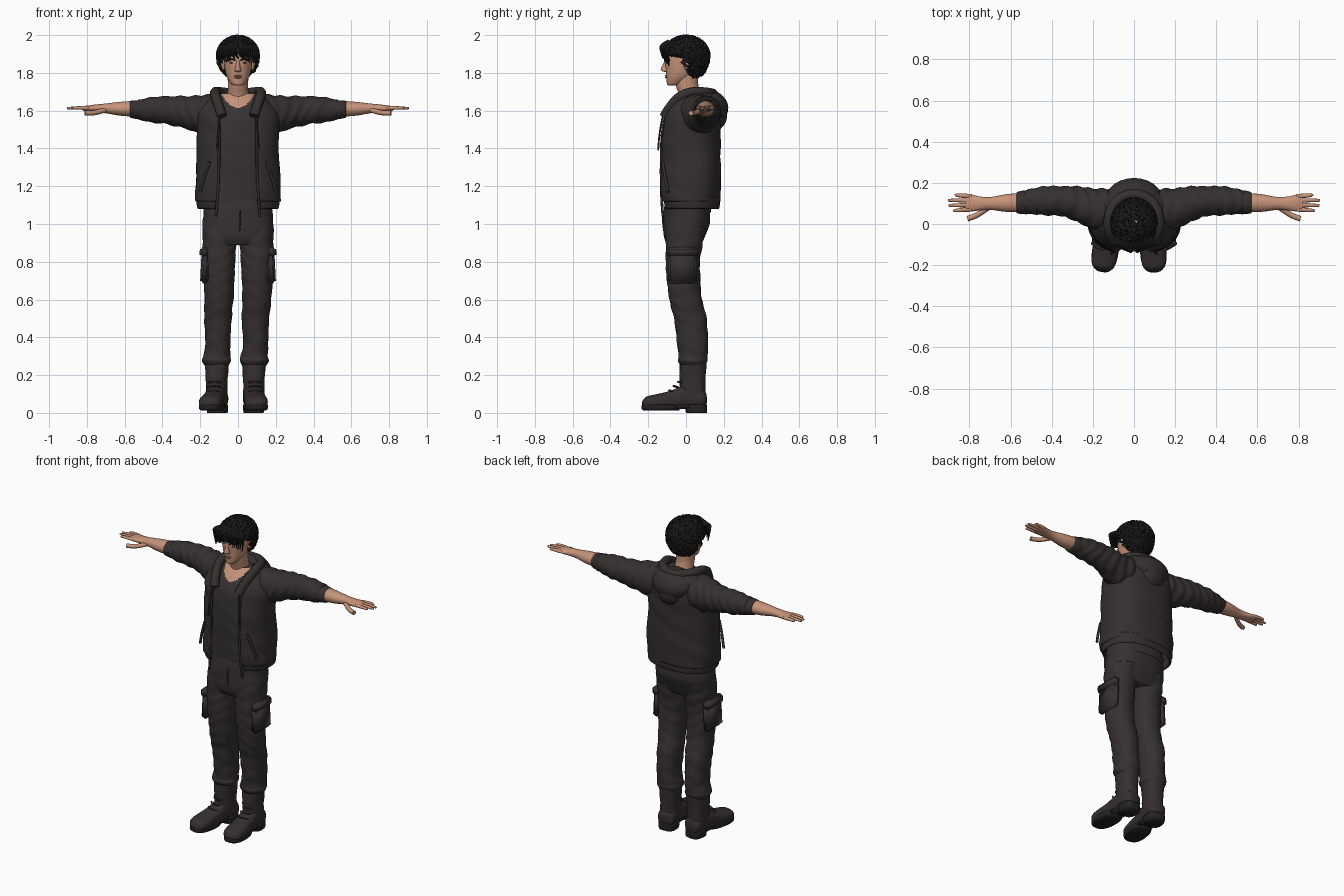
import bpy
import bmesh
import random
from math import sin, cos, pi, asin, sqrt, radians
from mathutils import Vector, Matrix

random.seed(4)
cube = bpy.data.objects.get("Cube")
if cube:
    bpy.data.objects.remove(cube)


def material(name, r, g, b):
    mat = bpy.data.materials.new(name)
    mat.use_nodes = True
    mat.diffuse_color = (r, g, b, 1)
    bsdf = mat.node_tree.nodes["Principled BSDF"]
    bsdf.inputs["Base Color"].default_value = (r, g, b, 1)
    bsdf.inputs["Roughness"].default_value = 0.8
    return mat


JACKET = material("charcoal jacket", .036, .029, .029)
SHIRT = material("charcoal shirt", .038, .032, .033)
TROUSERS = material("charcoal trousers", .037, .030, .030)
BOOT = material("dark boot leather", .036, .029, .028)
SOLE = material("black sole", .018, .016, .016)
HAIR = material("black hair", .012, .011, .011)
SKIN = material("skin", .56, .29, .19)
LIPS = material("lips", .42, .18, .13)
EYE = material("eye", .10, .06, .05)


def finish(bm, name, *mats):
    bmesh.ops.recalc_face_normals(bm, faces=bm.faces)
    mesh = bpy.data.meshes.new(name)
    for face in bm.faces:
        face.smooth = True
    bm.to_mesh(mesh)
    bm.free()
    for mat in mats:
        mesh.materials.append(mat)
    obj = bpy.data.objects.new(name, mesh)
    bpy.context.collection.objects.link(obj)
    return obj


def spline_at(rings, u):
    """Catmull-Rom blend of ring tuples, u from 0 to 1."""
    u *= len(rings) - 1
    i = min(int(u), len(rings) - 2)
    f = u - i
    p, q = rings[max(i - 1, 0)], rings[i]
    r, s = rings[i + 1], rings[min(i + 2, len(rings) - 1)]
    return [b + f * ((c - a) / 2 + f * ((a - 2.5 * b + 2 * c - d / 2)
            + f * (1.5 * (b - c) + (d - a) / 2)))
            for a, b, c, d in zip(p, q, r, s)]


def loft(name, rings, *mats, axis="z", n=40, steps=40, fold=0, freq=60,
         power=2.0, gap=0, side=1, rule=None, thick=0):
    """Skin over ellipse rings (position, centre 1, centre 2, radius 1, radius 2)."""
    bm = bmesh.new()
    rows = []
    for k in range(steps + 1):
        t, c1, c2, r1, r2 = spline_at(rings, k / steps)
        half_gap = asin(min(.85, gap / max(r1, .01)))
        row = []
        for j in range(n + (1 if gap else 0)):
            a = half_gap + (2 * pi - 2 * half_gap) * j / n
            s, c = sin(a), cos(a)
            size = (abs(s) ** power + abs(c) ** power) ** (-1 / power)
            size *= 1 + fold * sin(t * freq + 2.2 * sin(a * 2 + t * 9) + a) \
                + fold * .6 * sin(t * freq * .43 - 3 * cos(a + t * 5))
            p, q = c1 + r1 * s * size, c2 - r2 * c * size
            co = {"z": (p, q, t), "x": (t, p, q), "y": (p, t, q)}[axis]
            row.append(bm.verts.new((co[0] * side, co[1], co[2])))
        rows.append(row)
    for low, high in zip(rows, rows[1:]):
        for j in range(n):
            m = (j + 1) % len(low)
            face = bm.faces.new((low[j], low[m], high[m], high[j]))
            if rule:
                face.material_index = rule(face.calc_center_median())
    if not gap:
        bm.faces.new(rows[0])
        bm.faces.new(rows[-1])
    obj = finish(bm, name, *mats)
    if thick:
        mod = obj.modifiers.new("cloth thickness", "SOLIDIFY")
        mod.thickness = thick
    return obj


def ball(name, centre, radii, mat, turn=0):
    bm = bmesh.new()
    place = Matrix.Translation(centre) @ Matrix.Rotation(turn, 4, "X")
    bmesh.ops.create_uvsphere(bm, u_segments=24, v_segments=14, radius=1,
                              matrix=place @ Matrix.Diagonal((*radii, 1)))
    return finish(bm, name, mat)


def tube(name, paths, radius, mat, taper=False):
    data = bpy.data.curves.new(name, "CURVE")
    data.dimensions = "3D"
    data.bevel_depth, data.bevel_resolution = radius, 2
    data.resolution_u, data.use_fill_caps = 5, True
    for path in paths:
        spline = data.splines.new("NURBS")
        spline.points.add(len(path) - 1)
        spline.use_endpoint_u, spline.order_u = True, 3
        for i, (point, co) in enumerate(zip(spline.points, path)):
            point.co = (*co, 1)
            point.radius = 1 - .75 * i / (len(path) - 1) if taper else 1
    data.materials.append(mat)
    obj = bpy.data.objects.new(name, data)
    bpy.context.collection.objects.link(obj)
    return obj


def slab(name, centre, size, mat, bevel=.012, turn=0):
    bm = bmesh.new()
    bmesh.ops.create_cube(bm, size=1, matrix=Matrix.Translation(centre)
                          @ Matrix.Rotation(turn, 4, "Y") @ Matrix.Diagonal((*size, 1)))
    bmesh.ops.bevel(bm, geom=bm.edges[:], offset=bevel, segments=3, affect="EDGES")
    return finish(bm, name, mat)


# Shirt with bare skin above a scooped neckline
loft("shirt", [(1.06, 0, .01, .17, .12), (1.2, 0, .01, .18, .125), (1.4, 0, .01, .18, .135),
               (1.55, 0, .02, .17, .135), (1.63, 0, .03, .14, .105), (1.69, 0, .04, .09, .065)],
     SHIRT, SKIN, fold=.008, freq=40, n=72, steps=60, power=2.3,
     rule=lambda c: int(c.y < .05 and c.z > 1.615 + 9 * c.x ** 2))
loft("neck", [(1.6, 0, .035, .065, .06), (1.68, 0, .02, .056, .058),
              (1.74, 0, .005, .054, .06), (1.81, 0, .005, .056, .062)], SKIN)

# Open jacket, hem band, zip edges
loft("jacket_body", [(1.12, 0, .02, .226, .160), (1.22, 0, .02, .225, .165),
                     (1.36, 0, .02, .218, .163), (1.48, 0, .025, .218, .160),
                     (1.57, 0, .03, .215, .155), (1.64, 0, .045, .185, .130),
                     (1.69, 0, .06, .13, .10), (1.71, 0, .06, .10, .08)],
     JACKET, fold=.012, freq=34, n=64, steps=50, power=2.4, gap=.1, thick=.012)
loft("jacket_hem", [(1.08, 0, .025, .210, .148), (1.09, 0, .025, .217, .153),
                    (1.13, 0, .022, .221, .158), (1.145, 0, .02, .222, .16)],
     JACKET, n=64, steps=8, power=2.4, gap=.115, thick=.014)
for label, s in (("left", 1), ("right", -1)):
    tube(label + "_zip_edge", [[(s * .118, -.122, 1.04), (s * .108, -.13, 1.12),
                                (s * .10, -.133, 1.3), (s * .10, -.128, 1.5),
                                (s * .098, -.10, 1.6), (s * .09, -.05, 1.66)]], .007, JACKET)
    tube(label + "_jacket_pocket", [[(s * .15, -.124, 1.33), (s * .18, -.112, 1.25),
                                     (s * .202, -.095, 1.17)]], .008, JACKET)
    tube(label + "_drawstring", [[(s * .09, -.115, 1.6), (s * .105, -.143, 1.5),
                                  (s * .11, -.147, 1.39)]], .005, JACKET)

# Hood lying on the back, with a rolled rim round the neck
ball("hood_bag", (0, .125, 1.625), (.135, .102, .085), JACKET, radians(-25))
ball("hood_point", (0, .155, 1.57), (.085, .062, .075), JACKET, radians(-10))
tube("hood_rim", [[(-.085, -.115, 1.57), (-.11, -.07, 1.65), (-.128, .01, 1.70),
                   (-.10, .11, 1.70), (0, .155, 1.685), (.10, .11, 1.70),
                   (.128, .01, 1.70), (.11, -.07, 1.65), (.085, -.115, 1.57)]], .027, JACKET)

# Arms: crumpled sleeve, rolled cuff, forearm, palm and fingers
for label, s in (("left", 1), ("right", -1)):
    loft(label + "_sleeve", [(.10, .06, 1.585, .105, .10), (.20, .075, 1.582, .10, .10),
                             (.27, .095, 1.59, .086, .088), (.36, .112, 1.60, .073, .075),
                             (.45, .112, 1.605, .068, .068), (.53, .107, 1.605, .058, .053)],
         JACKET, axis="x", steps=70, fold=.035, freq=95, side=s)
    loft(label + "_cuff", [(.515, .106, 1.605, .05, .045), (.525, .106, 1.605, .058, .05),
                           (.565, .104, 1.607, .053, .046), (.572, .104, 1.607, .045, .04)],
         JACKET, axis="x", steps=14, side=s)
    loft(label + "_forearm", [(.54, .104, 1.61, .047, .042), (.62, .102, 1.61, .043, .037),
                              (.70, .10, 1.612, .031, .026), (.75, .10, 1.612, .034, .021),
                              (.79, .102, 1.612, .041, .016), (.82, .102, 1.612, .039, .012)],
         SKIN, axis="x", side=s)
    for i, tip in enumerate((.88, .903, .905, .872)):
        y = .070 + .022 * i
        loft(f"{label}_finger_{i + 1}", [(.79, y, 1.614, .009, .008), (.81, y, 1.614, .011, .01),
                                         (.85, y + .002 * i - .003, 1.615, .0095, .0085),
                                         (tip - .006, y + .003 * i - .005, 1.613, .007, .006),
                                         (tip, y + .003 * i - .005, 1.613, .002, .002)],
             SKIN, axis="x", n=12, steps=14, side=s)
    tube(label + "_thumb", [[(s * .70, .085, 1.605), (s * .74, .058, 1.592),
                             (s * .775, .036, 1.587), (s * .81, .026, 1.587)]], .0135, SKIN)

# Head, face and ears
loft("head", [(1.732, 0, -.072, .018, .020), (1.742, 0, -.060, .036, .040),
              (1.775, 0, -.036, .057, .068), (1.81, 0, -.018, .068, .088),
              (1.85, 0, -.010, .074, .101), (1.89, 0, -.004, .077, .106),
              (1.93, 0, 0, .074, .102), (1.965, 0, 0, .055, .08), (1.985, 0, 0, .02, .03)],
     SKIN, power=2.15)
loft("nose", [(1.805, 0, -.100, .012, .012), (1.812, 0, -.107, .018, .025),
              (1.825, 0, -.106, .0135, .026), (1.85, 0, -.105, .010, .015),
              (1.872, 0, -.102, .010, .010)], SKIN, n=20, steps=20)
ball("upper_lip", (0, -.103, 1.784), (.023, .010, .0045), LIPS)
ball("lower_lip", (0, -.101, 1.775), (.019, .010, .005), LIPS)
ball("chin", (0, -.088, 1.748), (.024, .014, .014), SKIN)
for label, s in (("left", 1), ("right", -1)):
    ball(label + "_eye", (s * .032, -.099, 1.854), (.014, .006, .005), EYE)
    ball(label + "_ear", (s * .077, .008, 1.845), (.012, .022, .033), SKIN)
    tube(label + "_eyebrow", [[(s * .013, -.109, 1.868), (s * .035, -.106, 1.876),
                               (s * .056, -.087, 1.867)]], .0045, HAIR)

# Hair: scalp mass plus many short curls
ball("hair_crown", (0, -.003, 1.918), (.096, .112, .068), HAIR)
ball("hair_back", (0, .036, 1.865), (.096, .077, .10), HAIR)
curls = []
count = 420
for i in range(count):
    h = 1 - 1.75 * (i + .5) / count
    a = i * 2.39996
    d = Vector((sqrt(1 - h * h) * cos(a), sqrt(1 - h * h) * sin(a), h))
    if d.y < -.05 and d.z < .12 + .35 * max(0, .35 - abs(d.x)) or d.z < -.35 and d.y < .25:
        continue
    root = Vector((d.x * .101, .002 + d.y * .112, 1.89 + d.z * (.095 if d.z > 0 else .125)))
    along = d.cross(Vector((random.uniform(-1, 1), random.uniform(-1, 1), random.uniform(-1, 1))))
    along = (along.normalized() + Vector((0, 0, -.35))) * .019
    across = d.cross(along) * random.uniform(-.8, .8)
    curls.append([root - along, root + d * .011 + across, root + along + d * .007,
                  root + along * 1.7 - across - d * .004])
tube("hair_curls", curls, .0105, HAIR, taper=True)
fringe = []
for s in (1, -1):
    for k in range(9):
        x = .012 + .0105 * k
        y = -.125 + .0045 * k
        drop = 1.89 - .006 * k + random.uniform(-.012, .008)
        fringe.append([(s * x * .7, y + .035, 1.965 - .003 * k), (s * x, y - .012, 1.945),
                       (s * (x + .012), y - .006, 1.915), (s * (x - .004), y - .002, drop)])
tube("hair_fringe", fringe, .0125, HAIR, taper=True)

# Trousers: hips, fly, two creased legs with cargo pockets
loft("hips", [(.89, 0, -.01, .17, .09), (.93, 0, -.008, .186, .108),
              (1.0, 0, .002, .188, .122), (1.06, 0, .005, .183, .122),
              (1.12, 0, .01, .18, .12)], TROUSERS, fold=.008, power=2.4, n=56)
tube("fly", [[(.012, -.124, 1.07), (.014, -.126, 1.0), (.004, -.11, .93)]], .004, TROUSERS)
for label, s, ankle in (("left", 1, .086), ("right", -1, .113)):
    mid = (ankle + .1) / 2
    loft(label + "_leg", [(.25, ankle, .038, .064, .064), (.275, ankle, .036, .077, .078),
                          (.30, ankle, .036, .072, .077), (.36, mid, .036, .066, .082),
                          (.50, mid, .022, .073, .086), (.62, .1, -.005, .077, .087),
                          (.78, .1, -.016, .084, .090), (.90, .097, -.01, .090, .098),
                          (.98, .094, .0, .09, .108)],
         TROUSERS, steps=90, fold=.02, freq=75, power=2.2, side=s)
    slab(label + "_cargo_pocket", (s * .176, -.018, .765), (.042, .155, .16),
         TROUSERS, turn=s * -.05)
    slab(label + "_pocket_flap", (s * .180, -.018, .85), (.046, .163, .055),
         TROUSERS, turn=s * -.05)

# Boots built along one axis, then turned outward and placed
for label, x, turn in (("left", .086, .06), ("right", -.118, -.16)):
    parts = [
        loft(label + "_boot_shaft", [(.05, 0, .045, .052, .062), (.10, 0, .038, .056, .066),
                                     (.16, 0, .034, .056, .068), (.22, 0, .036, .060, .070),
                                     (.27, 0, .038, .064, .070)],
             BOOT, fold=.012, power=2.3),
        loft(label + "_boot_foot", [(.106, 0, .07, .035, .035), (.085, 0, .075, .054, .05),
                                    (.0, 0, .085, .054, .062), (-.08, 0, .068, .056, .05),
                                    (-.16, 0, .058, .062, .04), (-.21, 0, .053, .052, .033),
                                    (-.232, 0, .045, .022, .016)],
             BOOT, axis="y", power=2.5),
        loft(label + "_boot_sole", [(.012, 0, -.13, .050, .092), (.020, 0, -.135, .062, .10),
                                    (.040, 0, -.135, .064, .10), (.044, 0, -.13, .058, .09)],
             SOLE, steps=12, power=2.6),
        loft(label + "_boot_heel", [(0, 0, .056, .052, .054), (.015, 0, .055, .055, .056),
                                    (.045, 0, .053, .056, .057)], SOLE, steps=6, power=3),
        slab(label + "_boot_shank", (0, -.02, .034), (.095, .11, .026), SOLE, .006),
        tube(label + "_boot_laces", [[(-.034, .0 - .024 * k, .185 - .024 * k),
                                      (0, -.042 - .022 * k, .19 - .021 * k),
                                      (.034, .0 - .024 * k, .185 - .024 * k)]
                                     for k in range(4)], .005, BOOT),
    ]
    for part in parts:
        part.matrix_world = Matrix.Translation((x, 0, 0)) @ Matrix.Rotation(-turn if x < 0 else turn, 4, "Z") \
            if x > 0 else Matrix.Translation((x, 0, 0)) @ Matrix.Rotation(turn, 4, "Z")
